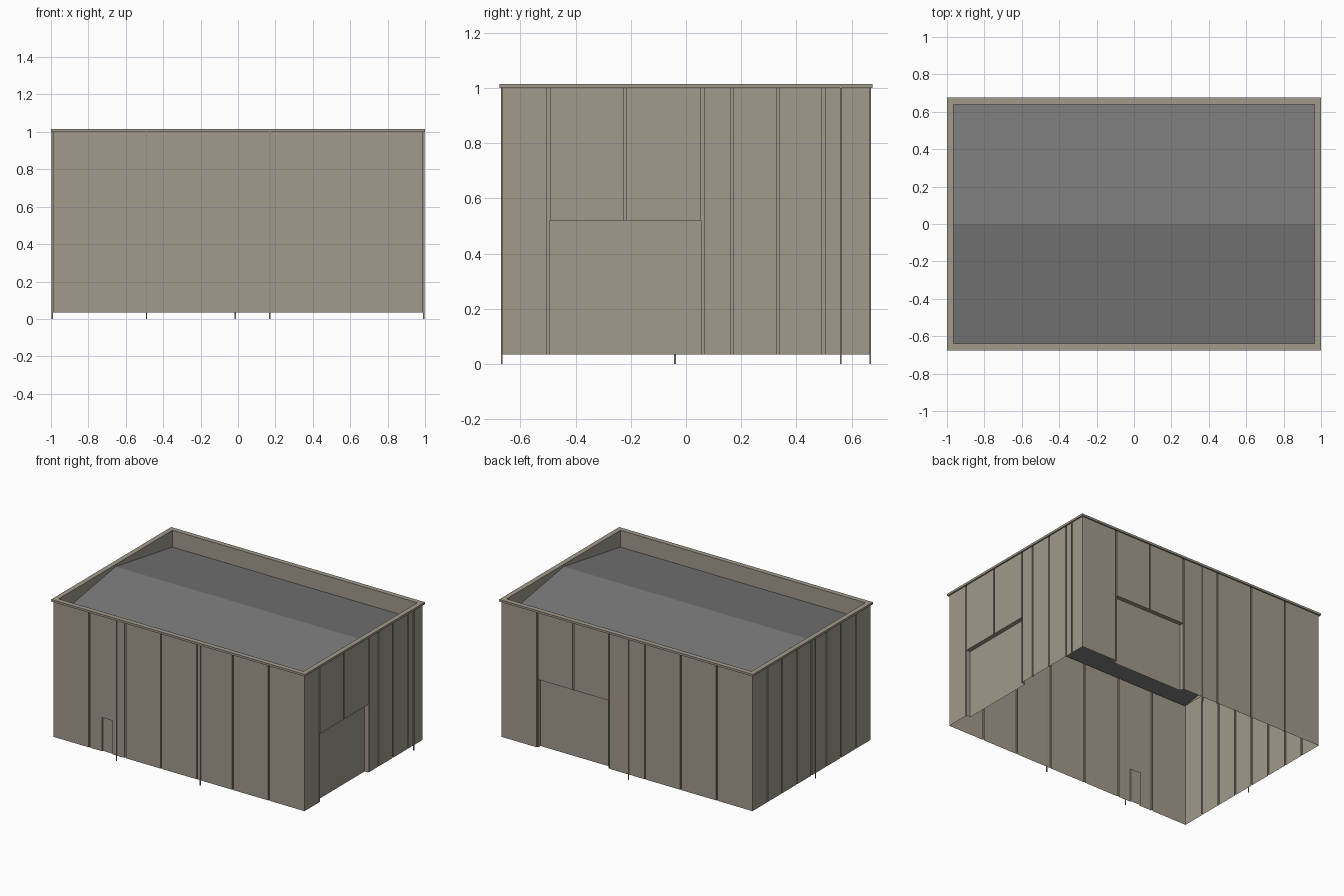
import bpy
from math import pi, cos, sin

if "Cube" in bpy.data.objects:
    bpy.data.objects.remove(bpy.data.objects["Cube"])

HX, HY = 0.99, 0.665          # half size of the wall shell
Z0, Z1 = 0.035, 1.0           # wall bottom and top
GW, GD = 0.010, 0.008         # seam groove width and depth


def material(name, rgb):
    m = bpy.data.materials.new(name)
    m.diffuse_color = (*rgb, 1)
    m.use_nodes = True
    m.node_tree.nodes["Principled BSDF"].inputs["Base Color"].default_value = m.diffuse_color
    return m


CLAD = material("cladding", (0.36, 0.32, 0.26))
ROOF = material("roofing", (0.19, 0.19, 0.19))
PIPE = material("pipe_metal", (0.30, 0.27, 0.22))


def add_mesh(name, quads, mat, angle=0):
    """Object from a list of quads, turned about z."""
    verts, faces = [], []
    c, s = cos(angle), sin(angle)
    for q in quads:
        faces.append(range(len(verts), len(verts) + 4))
        verts += [(x * c - y * s, x * s + y * c, z) for x, y, z in q]
    me = bpy.data.meshes.new(name)
    me.from_pydata(verts, [], [list(f) for f in faces])
    me.materials.append(mat)
    ob = bpy.data.objects.new(name, me)
    bpy.context.collection.objects.link(ob)
    return ob


def strip(p, q, z0, z1):
    """Upright quad between two plan points."""
    return [(*p, z0), (*q, z0), (*q, z1), (*p, z1)]


def wall(name, half, dist, angle, seams, door=None):
    """Panelled wall seen from outside; door = (left, right, top, depth)."""
    quads, start = [], -half
    spans = []
    for s in sorted(seams):
        spans.append((start, s - GW / 2))
        start = s + GW / 2
    spans.append((start, half))
    d0, d1, top, depth = door if door else (9, 9, 0, 0)
    y, yg, yd = -dist, -dist + GD, -dist + depth

    def base(u):
        return top if d0 < u < d1 else Z0

    for a, b in spans:
        cuts = [a] + [u for u in (d0, d1) if a + 0.001 < u < b - 0.001] + [b]
        for u, v in zip(cuts, cuts[1:]):
            quads.append(strip((u, y), (v, y), base((u + v) / 2), Z1))
    for s in seams:
        a, b, z = s - GW / 2, s + GW / 2, base(s)
        quads += [strip((a, y), (a, yg), z, Z1), strip((a, yg), (b, yg), z, Z1),
                  strip((b, yg), (b, y), z, Z1)]
    if door:
        # jambs and head of the opening, then the recessed leaf
        quads += [strip((d0, y), (d0, yd), Z0, top), strip((d1, yd), (d1, y), Z0, top),
                  [(d0, yd, top), (d1, yd, top), (d1, y, top), (d0, y, top)]]
        add_mesh(name + "_door", [strip((d0, yd), (d1, yd), Z0, top)], CLAD, angle)
    add_mesh(name, quads, CLAD, angle)


# Four walls with their panel seams and doors
long_seams = [-0.99 + 0.283 * i for i in range(1, 7)]
short_seams = [0.166 * i for i in range(-3, 4)]
g = GW / 2
wall("front_wall", HX, HY, 0, long_seams, (-0.605, -0.525, 0.275, 0.008))
wall("right_wall", HY, HX, pi / 2, [-0.498, -0.22, 0.06, 0.166, 0.332, 0.498],
     (-0.498 + g, 0.06 - g, 0.52, 0.03))
wall("back_wall", HX, HY, pi, long_seams,
     (long_seams[0] + g, long_seams[2] - g, 0.52, 0.03))
wall("left_wall", HY, HX, 3 * pi / 2, short_seams)

# Parapet lining and coping, one profile swept round the rectangle
EAVE, RIDGE = 0.895, 1.0
profile = [(0.035, EAVE), (0.035, 1.015), (0, 1.015), (0, 1.0), (0.01, 1.0)]
corners = [(-1, -1), (1, -1), (1, 1), (-1, 1)]


def ring(c, p):
    return (c[0] * (1 - p[0]), c[1] * (0.675 - p[0]), p[1])


quads = []
for i in range(4):
    c, d = corners[i], corners[(i + 1) % 4]
    for p, q in zip(profile, profile[1:]):
        quads.append([ring(c, q), ring(d, q), ring(d, p), ring(c, p)])
add_mesh("parapet_coping", quads, CLAD)

# Low gable roof behind the parapet
rx, ry = 0.965, 0.64
add_mesh("roof", [
    [(-rx, -ry, EAVE), (rx, -ry, EAVE), (rx, 0, RIDGE), (-rx, 0, RIDGE)],
    [(-rx, 0, RIDGE), (rx, 0, RIDGE), (rx, ry, EAVE), (-rx, ry, EAVE)]], ROOF)

# Thin downpipes reaching the ground
for name, x, y in [("front_downpipe_left", -0.49, -0.668), ("front_downpipe_right", 0.17, -0.668),
                   ("back_downpipe", -0.015, 0.668), ("left_downpipe", -0.993, -0.04),
                   ("right_downpipe", 0.993, 0.56)]:
    bpy.ops.mesh.primitive_cube_add(size=1, location=(x, y, 0.5))
    ob = bpy.context.object
    ob.name = name
    ob.scale = (0.006, 0.006, 1.0)
    ob.data.materials.append(PIPE)
